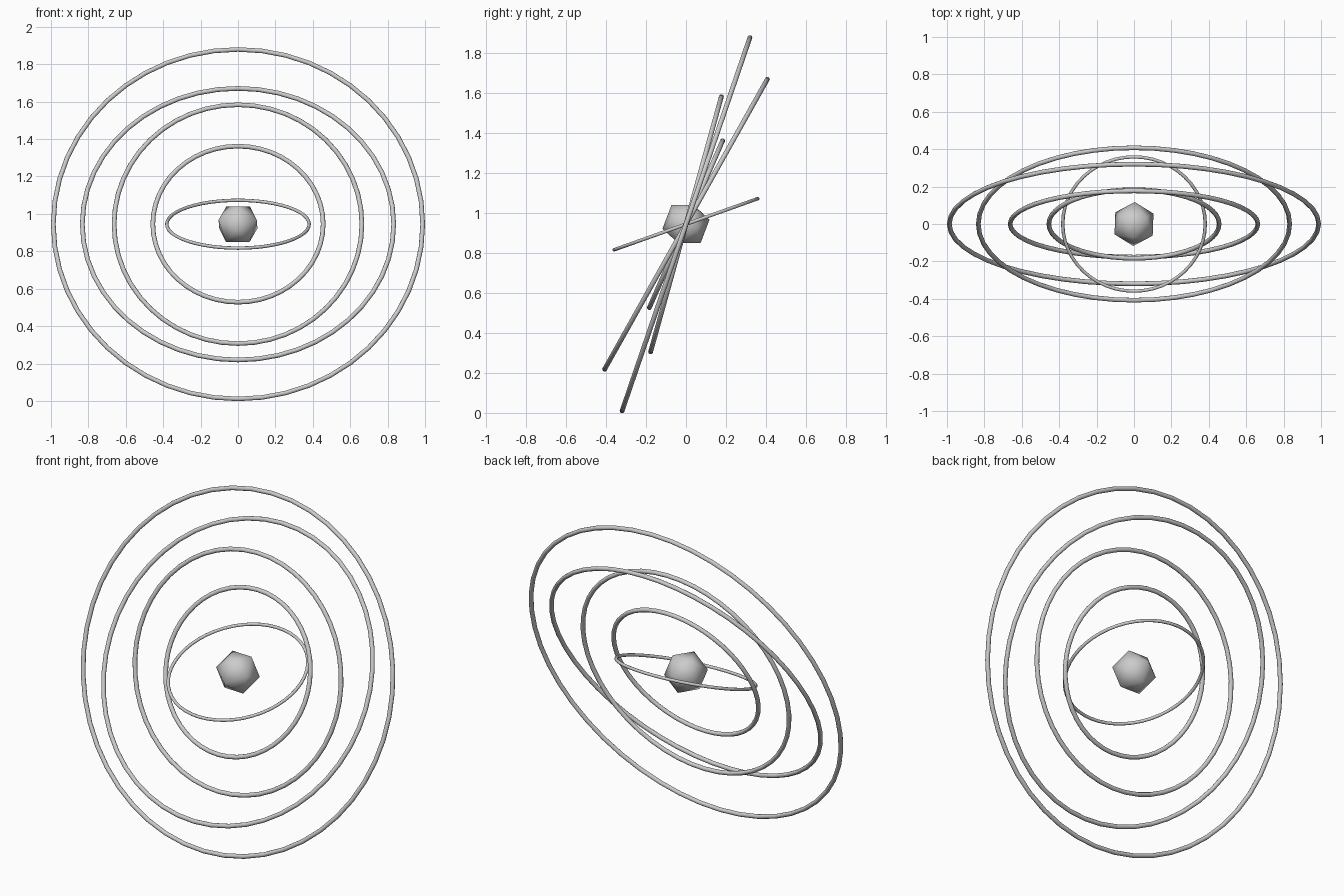
import bpy, bmesh
from math import radians, atan2
from mathutils import Matrix, Vector

cube = bpy.data.objects.get("Cube")
if cube:
    bpy.data.objects.remove(cube, do_unlink=True)

CENTRE = Vector((0, 0, 0.945))

grey = bpy.data.materials.new("light_grey")
grey.use_nodes = True
grey.diffuse_color = (0.6, 0.6, 0.6, 1)
grey.node_tree.nodes["Principled BSDF"].inputs["Base Color"].default_value = (0.6, 0.6, 0.6, 1)


def finish(obj, name):
    obj.name = name
    obj.data.materials.append(grey)
    for face in obj.data.polygons:
        face.use_smooth = True


def ring(name, outer, tilt, tube):
    """Thin hoop around the core, tipped about the x axis."""
    bpy.ops.mesh.primitive_torus_add(
        major_radius=outer - tube, minor_radius=tube,
        major_segments=48, minor_segments=10,
        location=CENTRE, rotation=(radians(tilt), 0, 0))
    finish(bpy.context.object, name)


# Orbit rings, from the outside in
ring("outer_ring", 1.0, 71.1, 0.0125)
ring("second_ring", 0.845, 60.7, 0.0125)
ring("third_ring", 0.675, 74.5, 0.0125)
ring("fourth_ring", 0.468, 66.3, 0.0125)
ring("inner_ring", 0.39, 19.6, 0.009)

# Faceted core: an icosahedron resting with one face up
mesh = bpy.data.meshes.new("core")
bm = bmesh.new()
bmesh.ops.create_icosphere(bm, subdivisions=1, radius=0.12)
bm.faces.ensure_lookup_table()
bm.normal_update()
top = bm.faces[0]
turn = top.normal.rotation_difference(Vector((0, 0, 1))).to_matrix()
corner = turn @ top.verts[0].co
spin = Matrix.Rotation(radians(28) - atan2(corner.y, corner.x), 3, "Z")
bmesh.ops.transform(bm, matrix=(spin @ turn).to_4x4(), verts=bm.verts)
bm.to_mesh(mesh)
bm.free()
core = bpy.data.objects.new("core", mesh)
core.location = CENTRE
bpy.context.collection.objects.link(core)
finish(core, "core")
